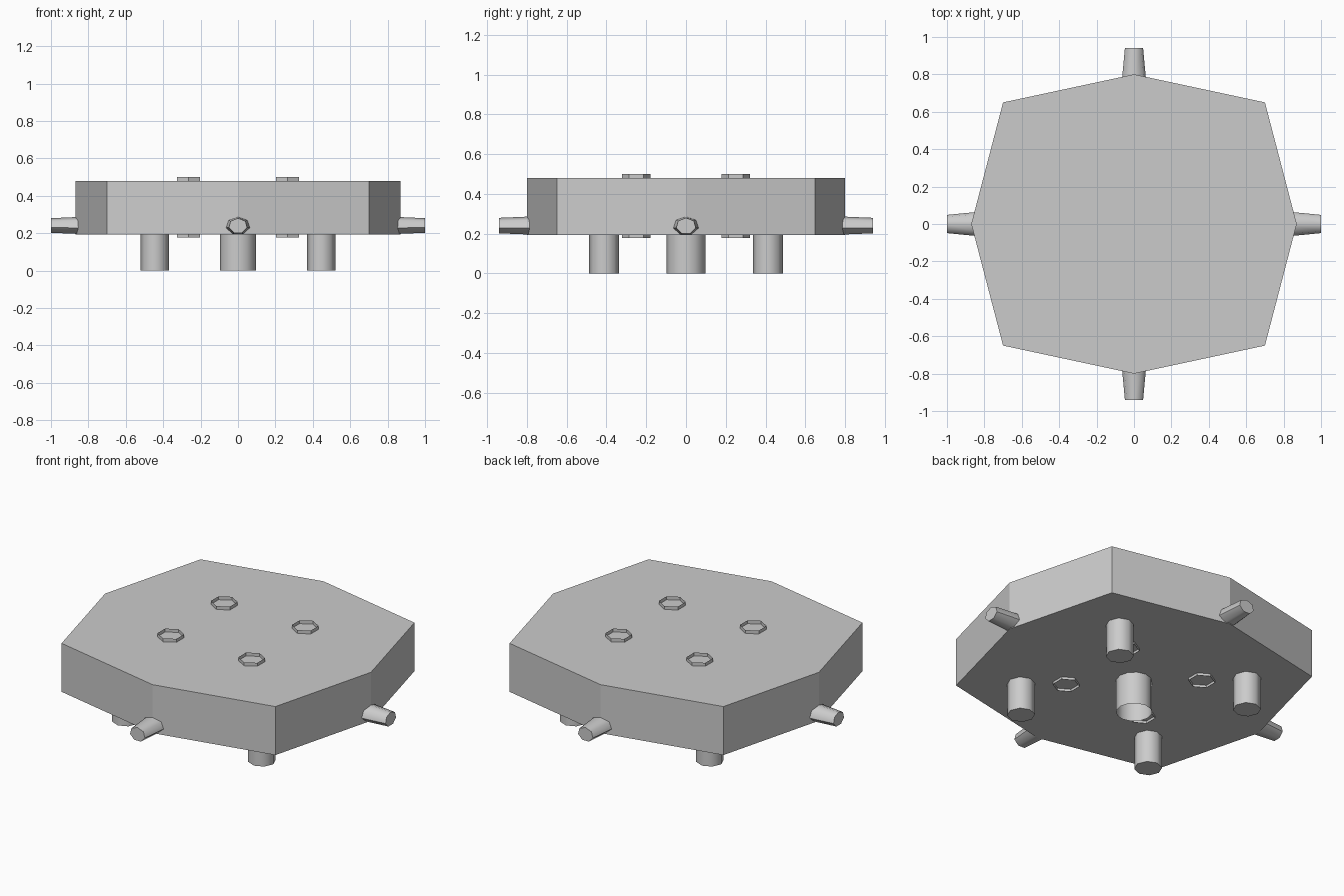
import bpy, math
from math import pi, sin, cos

if "Cube" in bpy.data.objects:
    bpy.data.objects.remove(bpy.data.objects["Cube"])


def make(name, verts, faces, smooth=False):
    me = bpy.data.meshes.new(name)
    me.from_pydata(verts, [], faces)
    me.update()
    ob = bpy.data.objects.new(name, me)
    bpy.context.collection.objects.link(ob)
    if smooth:
        bpy.ops.object.select_all(action='DESELECT')
        ob.select_set(True)
        bpy.context.view_layer.objects.active = ob
        bpy.ops.object.shade_smooth_by_angle(angle=math.radians(55))
    return ob


def loft(name, lower, upper, caps=True, smooth=False):
    """Join two matching rings, optionally closing both ends."""
    n = len(lower)
    faces = [(i, (i + 1) % n, n + (i + 1) % n, n + i) for i in range(n)]
    if caps:
        faces += [tuple(reversed(range(n))), tuple(range(n, 2 * n))]
    return make(name, lower + upper, faces, smooth)


def tube(name, x, y, r, z0, z1, n, phase, caps, smooth=False):
    ring = [(x + r * cos(phase + 2 * pi * i / n), y + r * sin(phase + 2 * pi * i / n))
            for i in range(n)]
    return loft(name, [(a, b, z0) for a, b in ring], [(a, b, z1) for a, b in ring], caps, smooth)


# Eight-sided slab
outline = [(.87, 0), (.7, .65), (0, .8), (-.7, .65), (-.87, 0), (-.7, -.65), (0, -.8), (.7, -.65)]
loft("slab", [(x, y, .193) for x, y in outline], [(x, y, .48) for x, y in outline])

# Corner legs and open hexagonal sockets passing through the slab
for sx in (-1, 1):
    for sy in (-1, 1):
        tube("leg", sx * .445, sy * .412, .075, 0, .195, 8, 0, True, True)
        for z0, z1 in ((.178, .194), (.479, .5)):
            tube("socket_rim", sx * .265, sy * .25, .072, z0, z1, 6, pi / 2, False)

# Open central tube
tube("center_tube", 0, 0, .097, 0, .195, 12, 0, False, True)

# Tapered side pegs, slightly flattened
for k, (start, end) in enumerate([(.8, 1.0), (.73, .94), (.8, 1.0), (.73, .94)]):
    a = k * pi / 2

    def ring(d, rx, rz):
        pts = []
        for i in range(7):
            t = pi / 2 + 2 * pi * i / 7
            u = rx * cos(t)
            pts.append((d * cos(a) - u * sin(a), d * sin(a) + u * cos(a), .239 + rz * sin(t)))
        return pts
    loft("side_peg", ring(start, .07, .05), ring(end, .05, .041), True, True)
